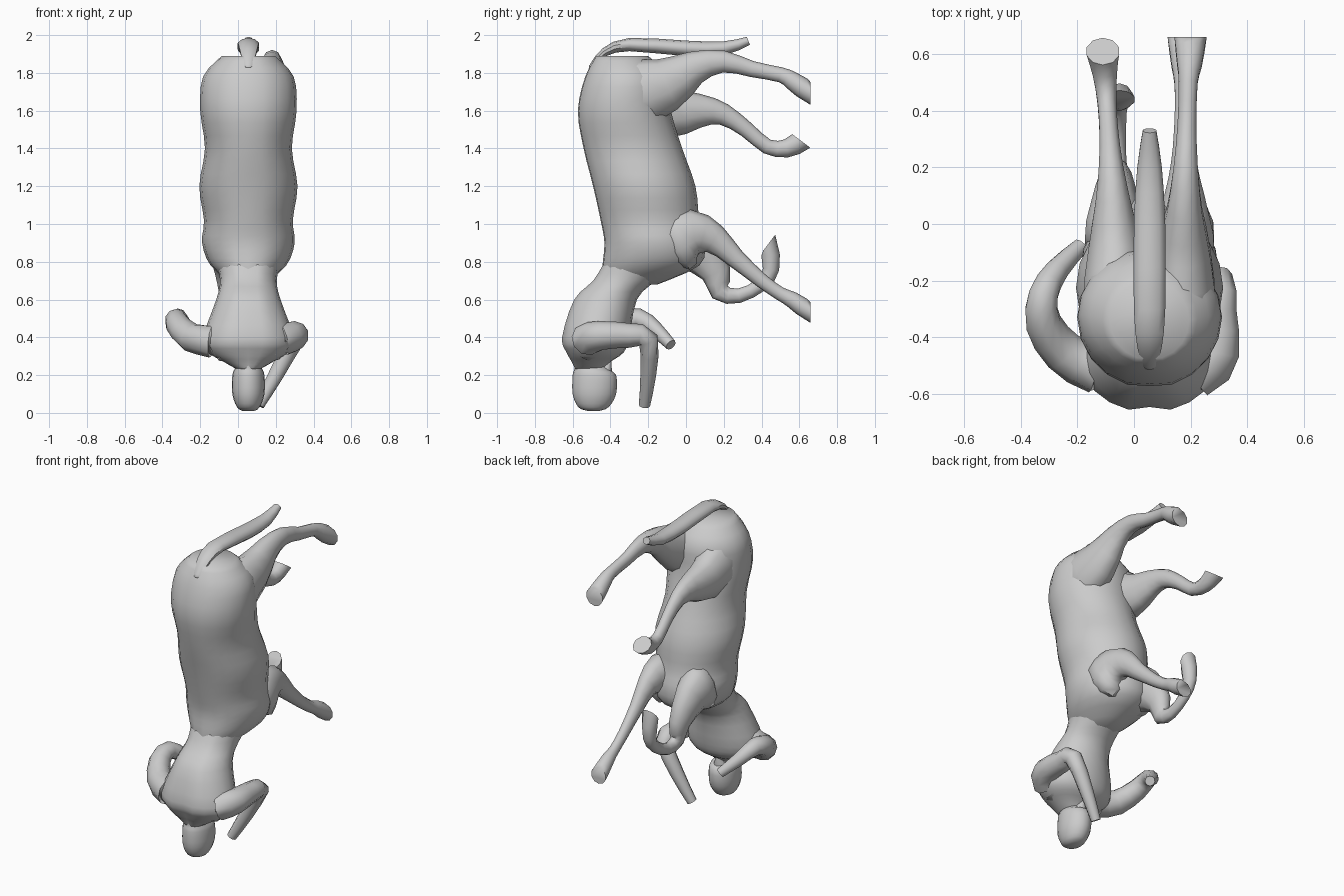
import bpy, bmesh, math
from mathutils import Vector

cube = bpy.data.objects.get("Cube")
if cube:
    bpy.data.objects.remove(cube)

MID = 0.055  # body midline


def spline(keys, steps):
    """Pass a smooth curve through tuples of any length."""
    last = len(keys) - 1
    samples = []
    for i in range(last):
        before, start = keys[max(i - 1, 0)], keys[i]
        end, after = keys[i + 1], keys[min(i + 2, last)]
        for step in range(steps):
            t = step / steps
            samples.append([
                b + t / 2 * (c - a + t * (2 * a - 5 * b + 4 * c - d + t * (3 * (b - c) + d - a)))
                for a, b, c, d in zip(before, start, end, after)])
    samples.append(list(keys[last]))
    return samples


def loft(name, rings, sides, level=False, groove=0.0, angle=50, sole=None):
    """Skin elliptical rings (x, y, z, side radius, other radius) into a closed tube."""
    bm = bmesh.new()
    centres = [Vector(ring[:3]) for ring in rings]
    last = len(rings) - 1
    loops = []
    for i, (centre, ring) in enumerate(zip(centres, rings)):
        tangent = (centres[min(i + 1, last)] - centres[max(i - 1, 0)]).normalized()
        if level:
            tangent = Vector((0, 0, 1))
        elif sole and i == last:
            tangent = Vector(sole).normalized()
        side = Vector((1, 0, 0))
        side = (side - tangent * side.dot(tangent)).normalized()
        other = tangent.cross(side)
        loop = []
        for k in range(sides):
            turn = math.tau * k / sides
            depth = ring[4] * (1 - groove if k == 0 else 1)
            offset = side * ring[3] * math.sin(turn) - other * depth * math.cos(turn)
            loop.append(bm.verts.new(centre + offset))
        loops.append(loop)
    for lower, upper in zip(loops, loops[1:]):
        for k in range(sides):
            n = (k + 1) % sides
            bm.faces.new((lower[k], lower[n], upper[n], upper[k]))
    bm.faces.new(loops[0])
    bm.faces.new(loops[-1])
    bmesh.ops.recalc_face_normals(bm, faces=bm.faces)
    mesh = bpy.data.meshes.new(name)
    bm.to_mesh(mesh)
    bm.free()
    part = bpy.data.objects.new(name, mesh)
    bpy.context.collection.objects.link(part)
    bpy.ops.object.select_all(action="DESELECT")
    part.select_set(True)
    bpy.context.view_layer.objects.active = part
    bpy.ops.object.shade_smooth_by_angle(angle=math.radians(angle))


def trunk(name, sections, groove=0.0):
    """Level sections on the midline: (height, back y, belly y, half width)."""
    rings = [(MID, (back + belly) / 2, z, width, (belly - back) / 2)
             for z, back, belly, width in spline(sections, 3)]
    loft(name, rings, 20, True, groove, 80)


def limb(name, path, thickness, sole=None):
    """Tube along a path with a domed root; thickness(t) gives both radii."""
    last = len(path) - 1
    keys = [(*point, *thickness(i / last)) for i, point in enumerate(path)]
    root, following = Vector(path[0]), Vector(path[1])
    wide, deep = thickness(0)
    dome = root - (following - root).normalized() * wide * .7
    keys.insert(0, (*dome, wide * .3, deep * .3))
    loft(name, spline(keys, 2), 10, sole=sole)


def leg(name, root_x, tip_x, girth, sole, path):
    """Leg in a nearly upright plane, from deep thigh to flared hoof."""
    profile = (.12, .1, .065, .045, .035, .035, .045, .06)
    last = len(profile) - 1

    def thickness(t):
        radius = girth * profile[round(t * last)]
        return radius, radius * (1.5 - t / 2)

    points = [(root_x + (tip_x - root_x) * i / last, y, z) for i, (y, z) in enumerate(path)]
    limb(name, points, thickness, sole)


def arm_thickness(t):
    radius = .1 - .07 * t
    return radius, radius


def tail_thickness(t):
    radius = .025 + .035 * math.sin(math.pi * t)
    return radius, radius * (.4 + .5 * t)


def chin_thickness(t):
    radius = .05 - .045 * t
    return radius, radius


# Barrel of the animal half, chest to rump
trunk("horse_body", [
    (.68, -.45, -.15, .08), (.78, -.45, .07, .2), (.9, -.44, .1, .245),
    (1.02, -.46, .07, .235), (1.2, -.5, .05, .26), (1.4, -.55, -.02, .23),
    (1.6, -.58, -.08, .255), (1.78, -.54, -.1, .24), (1.89, -.48, -.2, .14)], .03)

# Human torso, waist to shoulders
trunk("torso", [
    (.8, -.44, -.05, .17), (.7, -.5, -.16, .15), (.6, -.6, -.26, .17),
    (.4, -.665, -.3, .24), (.32, -.64, -.33, .21), (.27, -.61, -.4, .13),
    (.23, -.59, -.44, .06)], .1)

# Neck, head and chin
trunk("head", [
    (.3, -.6, -.44, .06), (.24, -.59, -.42, .07), (.2, -.6, -.37, .085), (.1, -.6, -.37, .085),
    (.03, -.57, -.41, .06), (.01, -.52, -.46, .03)])
limb("chin", [(MID, -.44, .2), (MID, -.4, .28)], chin_thickness)

# Hind legs, hip to hoof
leg("hind_leg_left", .17, .2, 1, (0, 1, 0), [
    (-.3, 1.68), (-.1, 1.74), (.05, 1.83), (.2, 1.86),
    (.35, 1.82), (.5, 1.79), (.56, 1.76), (.66, 1.69)])
leg("hind_leg_right", -.06, -.11, 1, (0, .6, .8), [
    (-.3, 1.66), (-.1, 1.59), (.08, 1.6), (.2, 1.58),
    (.32, 1.5), (.43, 1.41), (.53, 1.4), (.61, 1.44)])

# Forelegs: one stretched out, one folded
leg("foreleg_left", .18, .17, .9, (0, 1, 0), [
    (-.06, .9), (.04, .95), (.15, .92), (.26, .82),
    (.4, .7), (.5, .63), (.56, .6), (.66, .53)])
leg("foreleg_right", -.07, -.05, .9, (0, -.8, .6), [
    (-.06, .91), (.05, .87), (.16, .74), (.18, .64),
    (.28, .62), (.4, .68), (.45, .76), (.44, .9)])

# Arms, shoulder to hand
limb("arm_left", [
    (.16, -.5, .37), (.24, -.52, .39), (.3, -.45, .41), (.3, -.3, .41),
    (.3, -.2, .39), (.2, -.2, .2), (.11, -.22, .04)], arm_thickness)
limb("arm_right", [
    (-.05, -.5, .37), (-.14, -.51, .38), (-.25, -.45, .4), (-.32, -.35, .47),
    (-.32, -.25, .5), (-.27, -.16, .44), (-.19, -.08, .36)], arm_thickness)

# Tail lifted away from the rump
limb("tail", [(MID, y, z) for y, z in (
    (-.5, 1.84), (-.43, 1.91), (-.3, 1.95), (0, 1.93), (.2, 1.93), (.33, 1.97))],
    tail_thickness)
